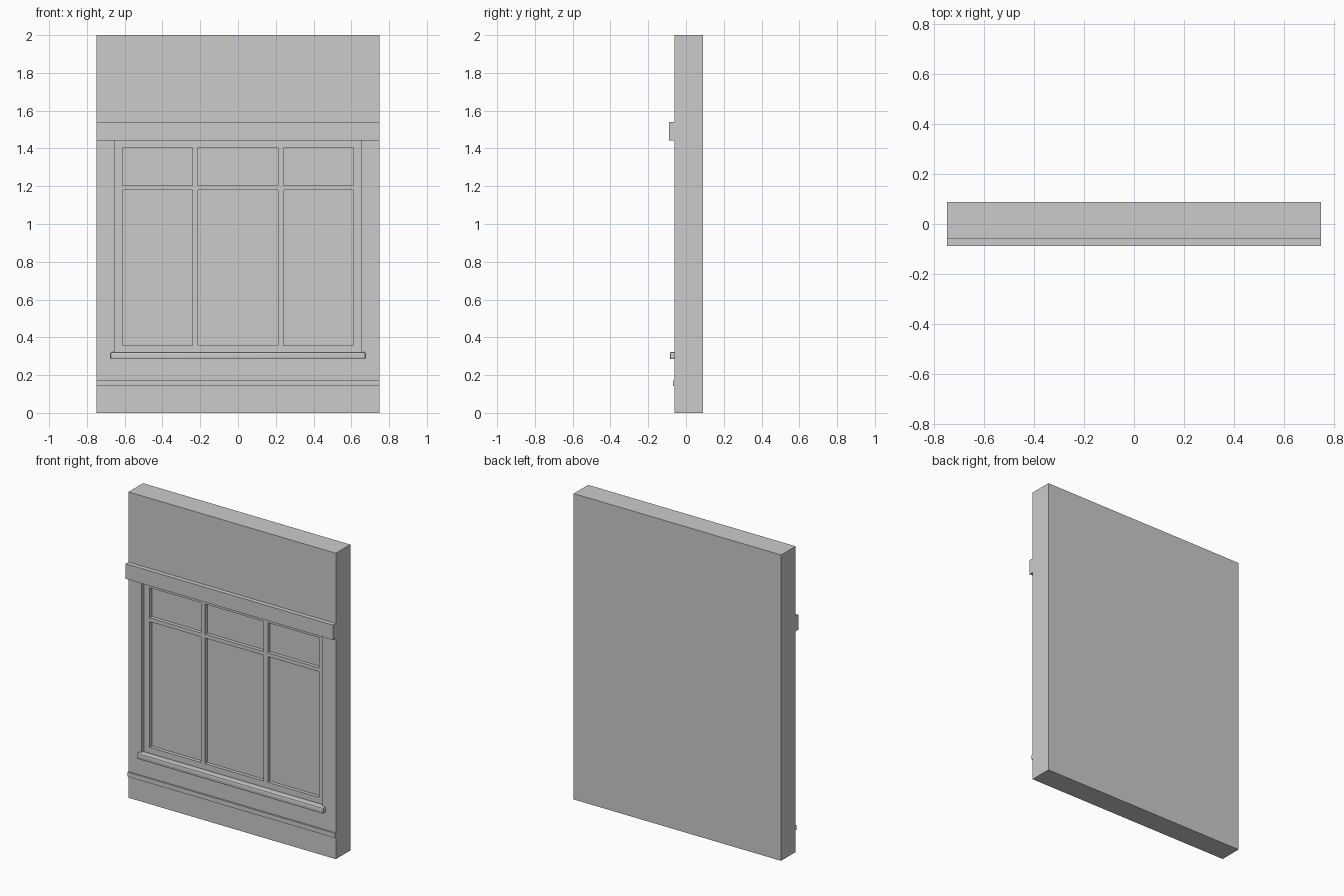
import bpy
import bmesh

default = bpy.data.objects.get("Cube")
if default:
    bpy.data.objects.remove(default, do_unlink=True)

# Single plaster colour
plaster = bpy.data.materials.new("grey plaster")
plaster.use_nodes = True
COLOUR = (0.6, 0.6, 0.6, 1)
plaster.diffuse_color = COLOUR
plaster.node_tree.nodes["Principled BSDF"].inputs["Base Color"].default_value = COLOUR

HALF, FRONT, BACK = 0.75, -0.06, 0.089
REVEAL, PANE = FRONT + 0.022, FRONT + 0.045


def box(name, x, y, z, bevel=0, along_x_only=False):
    """Box from (low, high) ranges, with optionally rounded edges."""
    bm = bmesh.new()
    bmesh.ops.create_cube(bm, size=1)
    for v in bm.verts:
        v.co = [r[0] if c < 0 else r[1] for c, r in zip(v.co, (x, y, z))]
    if bevel:
        edges = [e for e in bm.edges if not along_x_only
                 or (abs(e.verts[0].co.x - e.verts[1].co.x) > 0.1
                     and e.verts[0].co.y == y[0])]
        bmesh.ops.bevel(bm, geom=edges, offset=bevel, segments=2,
                        profile=0.5, affect='EDGES')
    mesh = bpy.data.meshes.new(name)
    bm.to_mesh(mesh)
    bm.free()
    mesh.materials.append(plaster)
    obj = bpy.data.objects.new(name, mesh)
    bpy.context.collection.objects.link(obj)
    return obj


def cut(target, cutter):
    """Subtract a box from the target, then discard the box."""
    mod = target.modifiers.new("recess", 'BOOLEAN')
    mod.operation = 'DIFFERENCE'
    mod.solver = 'EXACT'
    mod.object = cutter
    bpy.context.view_layer.objects.active = target
    bpy.ops.object.modifier_apply(modifier=mod.name)
    bpy.data.objects.remove(cutter, do_unlink=True)


# Wall slab with the window recess, then the six sunken panes
wall = box("wall", (-HALF, HALF), (FRONT, BACK), (0, 2))
cut(wall, box("window_recess", (-0.655, 0.655), (-0.2, REVEAL), (0.31, 1.46)))
for x in ((-0.612, -0.242), (-0.211, 0.211), (0.242, 0.612)):
    for z in ((0.358, 1.18), (1.205, 1.402)):
        cut(wall, box("pane_recess", x, (-0.2, PANE), z))

# Lintel band, window sill and base moulding
lintel = box("lintel_band", (-HALF, HALF), (-0.089, REVEAL), (1.443, 1.541), 0.008, True)
sill = box("window_sill", (-0.674, 0.674), (-0.085, REVEAL), (0.284, 0.322), 0.006)
base = box("base_moulding", (-HALF, HALF), (-0.07, FRONT + 0.01), (0.142, 0.172), 0.008, True)

for part in (lintel, sill, base):
    bpy.ops.object.select_all(action='DESELECT')
    part.select_set(True)
    bpy.context.view_layer.objects.active = part
    bpy.ops.object.shade_smooth_by_angle()
